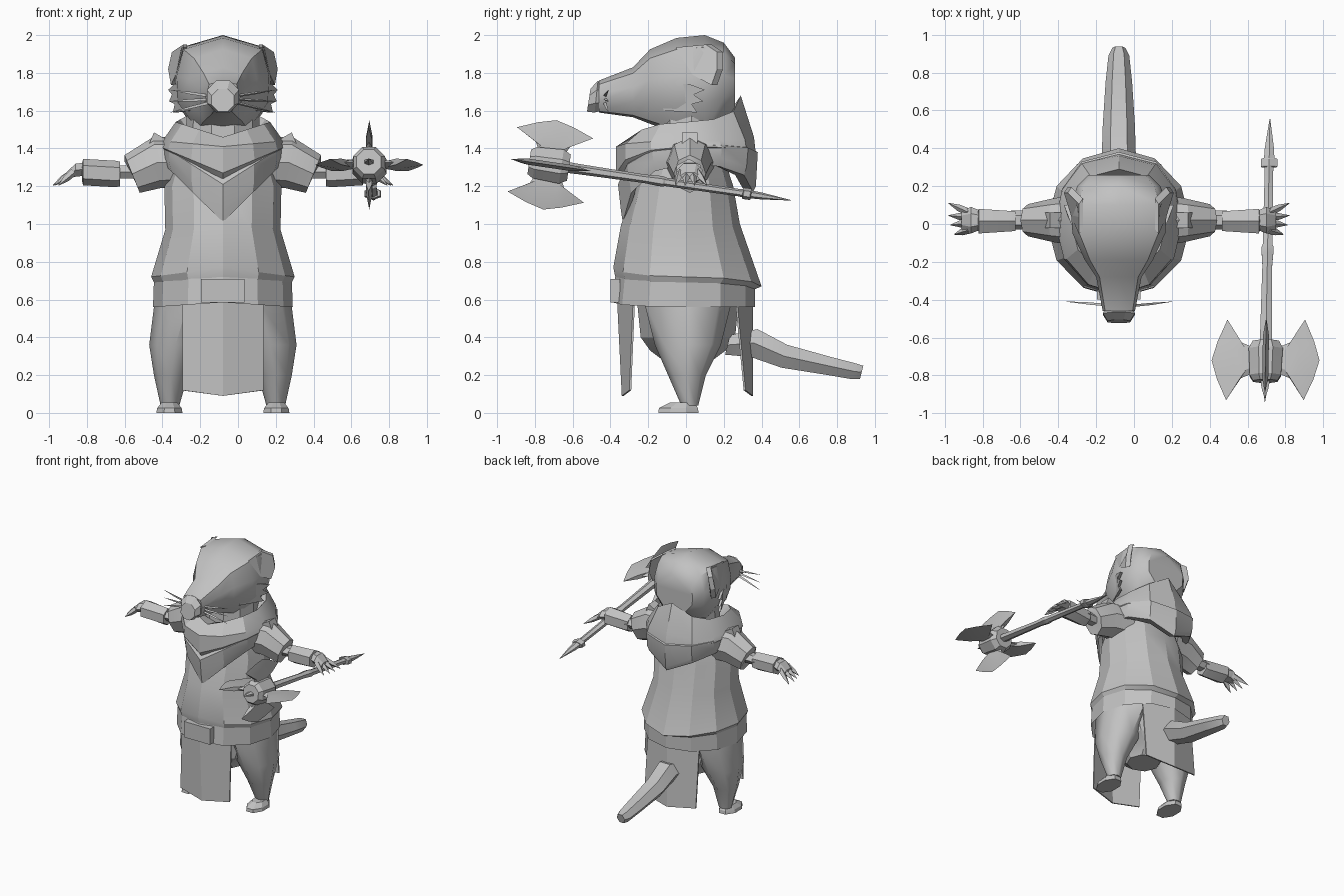
import bpy, bmesh, math
from mathutils import Vector as V

if "Cube" in bpy.data.objects:
    bpy.data.objects.remove(bpy.data.objects["Cube"])

grey = bpy.data.materials.new("plain grey")
grey.diffuse_color = (0.54, 0.54, 0.54, 1)
grey.use_nodes = True
grey.node_tree.nodes["Principled BSDF"].inputs["Base Color"].default_value = grey.diffuse_color
C = V((-0.08, 0, 0))          # the figure stands left of the origin, the axe to the right


def loft(name, rings, caps=(True, True), off=C, smooth=25):
    """Skin a list of equally long rings, optionally capping the ends."""
    bm = bmesh.new()
    vs = [[bm.verts.new(V(p) + off) for p in r] for r in rings]
    n = len(vs[0])
    for a, b in zip(vs, vs[1:]):
        for i in range(n):
            bm.faces.new((a[i], a[(i + 1) % n], b[(i + 1) % n], b[i]))
    if caps[0]:
        bm.faces.new(vs[0][::-1])
    if caps[1]:
        bm.faces.new(vs[-1])
    bmesh.ops.recalc_face_normals(bm, faces=bm.faces)
    for f in bm.faces:
        f.smooth = True
    me = bpy.data.meshes.new(name)
    bm.to_mesh(me)
    bm.free()
    me.set_sharp_from_angle(angle=math.radians(smooth))
    me.materials.append(grey)
    ob = bpy.data.objects.new(name, me)
    bpy.context.collection.objects.link(ob)
    return ob


def oval(c, u, v, n=8, ph=0.0):
    c, u, v = V(c), V(u), V(v)
    return [c + u * math.cos(ph + 2 * math.pi * i / n) + v * math.sin(ph + 2 * math.pi * i / n)
            for i in range(n)]


def hoop(hx, yf, yb, zf, zs, zb, n=12, back=1.0):
    """Ring around the body whose height differs at front, sides and back; back < 1 squares the rear."""
    out = []
    for i in range(n):
        t = 2 * math.pi * i / n
        s, c = math.sin(t), math.cos(t)
        if c < -1e-6:
            s = math.copysign(abs(s) ** back, s) if abs(s) > 1e-6 else 0
        w = 1 - abs(s)
        out.append((hx * s, -yf * c if c > 0 else -yb * c,
                    zs + ((zf if c > 0 else zb) - zs) * w))
    return out


def plate(name, pts, thick, off=C):
    t = V(thick)
    return loft(name, [[V(p) - t / 2 for p in pts], [V(p) + t / 2 for p in pts]], off=off)


def spike(name, a, b, r, n=4, off=C):
    """Tapering pointed rod."""
    a, b = V(a), V(b)
    d = (b - a).normalized()
    u = d.cross(V((0, 0, 1)) if abs(d.z) < 0.9 else V((1, 0, 0))).normalized()
    w = d.cross(u)
    return loft(name, [oval(c, u * k, w * k, n) for c, k in
                       ((a, r), (a.lerp(b, 0.5), r * 0.85), (b, r * 0.08))], off=off)


# tunic and belt, both open shells
loft("tunic", [hoop(.24, .2, .18, 1.42, 1.42, 1.42), hoop(.31, .28, .25, 1.2, 1.2, 1.2),
               hoop(.305, .345, .285, .99, .97, 1.0), hoop(.38, .385, .4, .77, .72, .67),
               hoop(.365, .37, .365, .7, .69, .655)], (False, False))
loft("belt", [hoop(.365, .375, .365, .72, .7, .67), hoop(.37, .39, .365, .585, .56, .56)],
     (False, False))
plate("buckle", [(-.115, -.375, .585), (.115, -.375, .585), (.115, -.375, .71), (-.115, -.375, .71)],
      (0, .05, 0))

# hanging cloth flaps, folded along the middle
for name, s, top, low, w in (("front_flap", -1, .365, .34, .215), ("back_flap", 1, .355, .355, .225)):
    rings = []
    for y, drop, z, k in ((top, .085, .6, 0), (low, .04, .09, .03)):
        rings.append([(-w, s * (y - drop), z + k), (0, s * y, z), (w, s * (y - drop), z + k),
                      (w, s * (y - drop - .01), z + k), (0, s * (y - .01), z),
                      (-w, s * (y - drop - .01), z + k)])
    loft(name, rings)

# pelvis, legs and feet
loft("pelvis", [oval((0, .01, z), (x, 0, 0), (0, y, 0)) for z, x, y in
                ((.6, .34, .27), (.4, .24, .25), (.33, .15, .2), (.27, .12, .12))], (False, True))
for s in (-1, 1):
    loft("leg", [oval((s * x, y, z), (hx, 0, 0), (0, hy, 0)) for z, x, hx, y, hy in
                 ((.6, .18, .18, .01, .235), (.36, .25, .14, .01, .175),
                  (.2, .275, .09, .005, .1), (.04, .28, .05, .02, .045))], (False, True), smooth=50)
    loft("foot", [oval((s * .283, y, z), (hx, 0, 0), (0, hy, 0), 8, math.pi / 8) for z, hx, y, hy in
                  ((0, .075, -.04, .115), (.025, .07, -.04, .112), (.055, .045, -.02, .07))])

# tail
loft("tail", [oval((0, y, z), (rx, 0, 0), (0, rz * .25, rz), 6) for y, z, rx, rz in
              ((.22, .36, .09, .06), (.36, .37, .09, .085), (.52, .3, .085, .07),
               (.75, .25, .07, .055), (.89, .22, .055, .048), (.93, .215, .035, .04))])

# layered shawl with a squared, upright back
B = {"back": .75}
loft("shawl_upper", [hoop(.19, .17, .2, 1.44, 1.46, 1.55), hoop(.25, .27, .29, 1.46, 1.54, 1.68, **B),
                     hoop(.32, .37, .36, 1.41, 1.44, 1.46, **B),
                     hoop(.335, .37, .37, 1.27, 1.41, 1.37, **B),
                     hoop(.31, .335, .33, 1.23, 1.38, 1.35, **B)], (False, False))
loft("shawl_lower", [hoop(.3, .32, .32, 1.28, 1.43, 1.41, **B), hoop(.33, .36, .38, 1.21, 1.42, 1.38, **B),
                     hoop(.33, .345, .37, 1.075, 1.37, 1.2, **B),
                     hoop(.315, .335, .355, 1.01, 1.32, 1.17, **B),
                     hoop(.29, .3, .3, 1.07, 1.33, 1.19)], (False, False))

# neck and head, lofted from back to nose
loft("neck", [oval((0, .03, z), (r, 0, 0), (0, r, 0), 10) for z, r in ((1.4, .2), (1.62, .19))],
     (False, False))


def head_ring(y, top, bot, hw):
    h = top - bot
    half = [(0, y, top), (hw * .85, y, top - .12 * h), (hw, y, top - .4 * h),
            (hw * .97, y, bot + .32 * h), (hw * .55, y, bot + .04 * h), (0, y, bot)]
    return half + [(-a, b, c) for a, b, c in half[-2:0:-1]]


loft("head", [head_ring(*r) for r in (
    (.26, 1.88, 1.6, .16), (.2, 1.96, 1.53, .22), (.1, 2.0, 1.47, .255), (-.05, 1.985, 1.48, .245),
    (-.19, 1.925, 1.53, .18), (-.28, 1.83, 1.565, .12), (-.46, 1.76, 1.59, .085))], smooth=40)
loft("nose", [oval((0, y, z), (r, 0, 0), (0, t, r), 8, math.pi / 8) for y, z, r, t in
              ((-.45, 1.675, .08, -.01), (-.475, 1.675, .092, .01), (-.515, 1.655, .065, .01))])

# ears, cheek fur and whiskers
for s in (-1, 1):
    plate("ear", [(s * x, y, z) for x, y, z in
                  ((.2, -.04, 1.935), (.2, .12, 1.95), (.26, .18, 1.91), (.28, .18, 1.82),
                   (.265, .15, 1.735), (.24, .05, 1.79))], (s * .02, -.03, 0))
    plate("cheek_fur", [(s * x, y, z) for x, y, z in
                        ((.19, -.12, 1.74), (.25, .02, 1.74), (.28, .1, 1.71), (.26, .04, 1.685),
                         (.275, .09, 1.65), (.245, .03, 1.635), (.255, .06, 1.59), (.17, -.12, 1.6))],
          (s * .02, 0, 0))
    for z in (1.71, 1.65, 1.59):
        spike("whisker", (s * .07, -.43, 1.66 + (z - 1.65) * .3), (s * .28, -.41, z), .009, 3)

# sleeves, forearms and clawed hands
for s in (-1, 1):
    loft("sleeve", [oval((s * x, y, z), (0, ry, 0), (s * t, 0, rz)) for x, t, y, z, ry, rz in
                    ((.2, 0, .02, 1.33, .14, .13), (.35, .02, .02, 1.325, .115, .135),
                     (.48, .04, .02, 1.265, .085, .1), (.49, .03, .02, 1.28, .05, .05))],
         (False, True))
    plate("shoulder_point", [(s * .25, .02, 1.42), (s * .365, .02, 1.485), (s * .4, .02, 1.4),
                             (s * .3, .02, 1.36)], (0, .08, 0))
    loft("forearm", [oval((s * x, .02, 1.275), (0, .05, 0), (0, 0, .04), 6) for x in (.47, .57)],
         (False, False))
    loft("cuff", [oval((s * x, .015, z), (0, ry, 0), (0, 0, rz), 6, math.pi / 6) for x, z, ry, rz in
                  ((.545, 1.265, .06, .065), (.57, 1.265, .062, .07), (.74, 1.275, .075, .07),
                   (.745, 1.275, .05, .05))])
    loft("hand", [oval((s * x, .02, z), (0, ry, 0), (0, 0, rz), 6) for x, z, ry, rz in
                  ((.73, 1.29, .05, .04), (.78, 1.285, .07, .04), (.83, 1.255, .05, .02))])
    for y0, y1, x1 in ((-.03, -.055, .87), (.005, -.005, .89), (.035, .045, .9), (.06, .11, .9)):
        spike("finger", (s * .79, y0, 1.275), (s * x1, y1, 1.205), .021)

# axe, built along its tilted shaft
P, A, X, W = V((.695, -.72, 1.313)), V((.018, 1, -.147)), V((1, 0, 0)), V((0, .147, 1))
Z = V((0, 0, 0))


def along(name, stations, n=6, flat=1.0):
    loft(name, [oval(P + A * a, X * r, W * r * flat, n, math.pi / n) for a, r in stations], off=Z)


along("axe_shaft", ((0, .042), (.15, .036), (.5, .03), (.57, .036), (.6, .036), (.61, .03),
                    (1.0, .026), (1.03, .03)), 6, .75)
along("axe_pommel_ring", ((1.02, .045), (1.025, .05), (1.06, .05), (1.065, .045)), 6, .6)
along("axe_pommel_spike", ((1.06, .032), (1.12, .028), (1.275, .002)), 6, .65)
along("axe_head", ((-.11, .07), (-.08, .09), (-.03, .092), (.06, .098), (.1, .075)), 8)
along("axe_tip", ((-.1, .03), (-.15, .02), (-.2, .002)), 6, .6)
outline = ((.07, .07), (.095, .13), (.215, .205), (.1, .255), (0, .285),
           (-.1, .255), (-.21, .205), (-.095, .13), (-.07, .07))
for R, T, k, ka in ((X, W, 1, 1), (-X, W, 1, 1), (W, X, .83, .95), (-W, X, .83, .95)):
    def blade(f, t):
        return [P + A * a * f * ka + R * k * (.07 + (r - .07) * f) + T * t for a, r in outline]
    loft("axe_blade", [blade(.55, .016), blade(1, 0), blade(.55, -.016)], off=Z)
